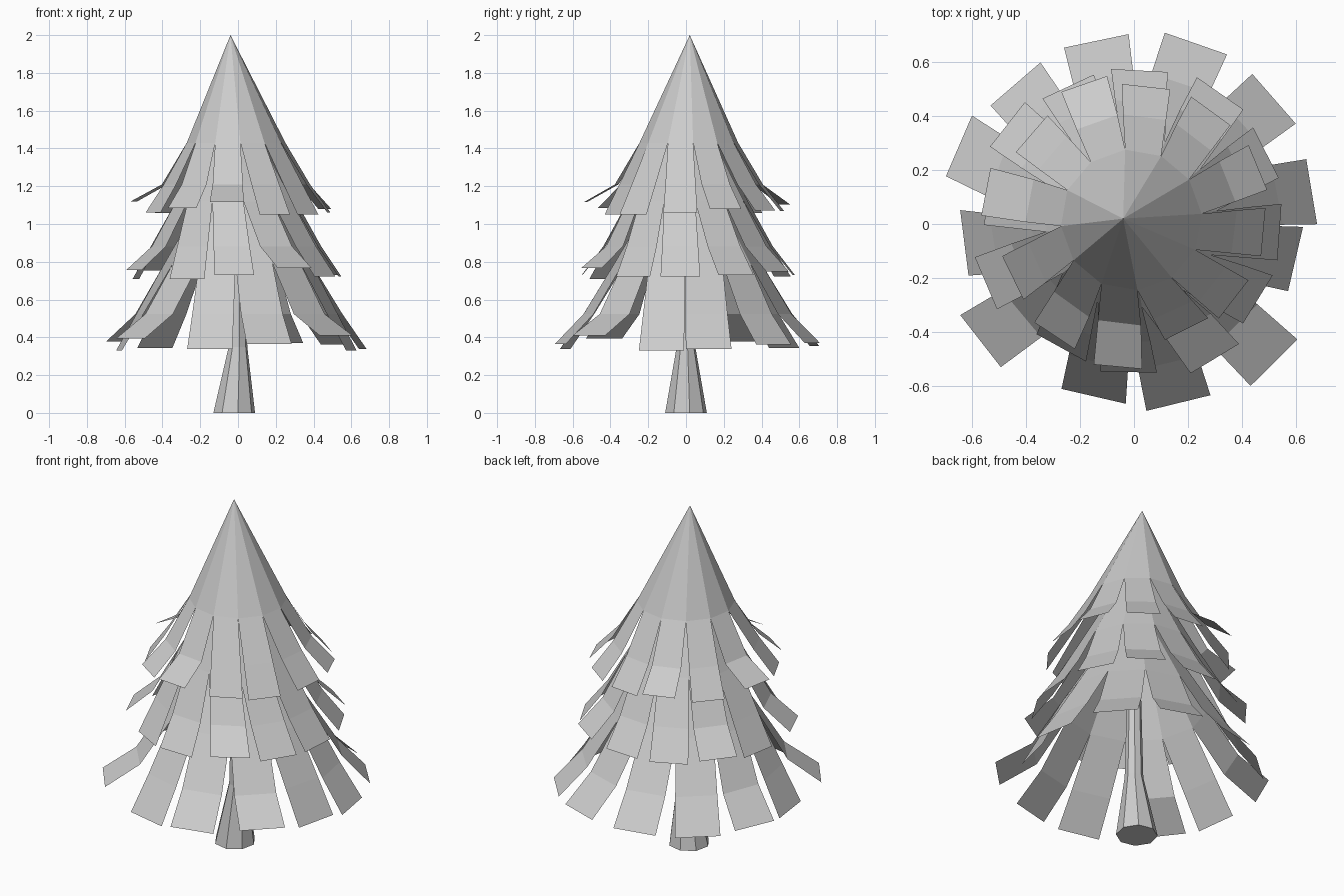
import bpy, bmesh
from math import radians, cos, sin, hypot
from mathutils import Vector

if "Cube" in bpy.data.objects:
    bpy.data.objects.remove(bpy.data.objects["Cube"])


def finish(bm, name):
    mesh = bpy.data.meshes.new(name)
    bm.to_mesh(mesh)
    bm.free()
    obj = bpy.data.objects.new(name, mesh)
    bpy.context.collection.objects.link(obj)


def foliage_tier(name, apex, centre, radius, start, tip_radius, tip_z, width, tips):
    """Open cone whose rim splits into one hanging strip per side."""
    bm = bmesh.new()
    n = len(tips)
    centre = Vector(centre)
    step = 360 / n
    top = bm.verts.new(apex)
    ring = []
    for k in range(n):
        a = radians(start + (k - 0.5) * step)
        ring.append(bm.verts.new(centre + Vector((cos(a), sin(a), 0)) * radius))
    for k, (x, y) in enumerate(tips):
        a, b = ring[k], ring[(k + 1) % n]
        bm.faces.new((top, a, b))
        # wider-reaching strips bend upward at the middle
        out = Vector((x - centre.x, y - centre.y, 0))
        reach = out.length
        out.normalize()
        side = Vector((-out.y, out.x, 0)) * width / 2
        lift = max(0, reach - tip_radius)
        tip = Vector((x, y, tip_z + lift))
        straight = centre + out * min(reach, tip_radius)
        straight.z = tip_z
        root = (a.co + b.co) / 2
        mid = root.lerp(straight, 0.58)
        half = (b.co - a.co) / 2
        mside = half.lerp(side, 0.58)
        m1, m2 = bm.verts.new(mid - mside), bm.verts.new(mid + mside)
        t1, t2 = bm.verts.new(tip - side), bm.verts.new(tip + side)
        bm.faces.new((a, m1, m2, b))
        bm.faces.new((m1, t1, t2, m2))
    finish(bm, name)


# Foliage, top to bottom; tips are strip end midpoints (x, y)
foliage_tier("top_foliage", (-0.04, 0.02, 2.0), (-0.01, 0.015, 1.43), 0.262, 20,
             0.48, 1.05, 0.18,
             [(.46, .21), (.285, .42), (.045, .51), (-.185, .52), (-.38, .335), (-.55, .12),
              (-.45, -.2), (-.295, -.415), (-.06, -.53), (.195, -.39), (.37, -.28), (.48, -.03)])
foliage_tier("middle_foliage", (-0.02, 0.01, 1.72), (-0.01, 0.01, 1.12), 0.32, 22,
             0.54, 0.71, 0.21,
             [(.49, .265), (.32, .485), (.02, .57), (-.245, .51), (-.47, .37), (-.54, .1),
              (-.55, -.22), (-.27, -.46), (-.02, -.55), (.3, -.5), (.46, -.28), (.54, -.03)])
foliage_tier("bottom_foliage", (-0.01, 0.01, 1.45), (0, 0.01, 0.79), 0.39, 13,
             0.66, 0.33, 0.245,
             [(.66, .12), (.52, .465), (.23, .67), (-.14, .68), (-.44, .52), (-.65, .29),
              (-.63, -.07), (-.57, -.435), (-.15, -.64), (.165, -.665), (.52, -.515), (.6, -.13)])

# Trunk: eight-sided, flared at the foot
bm = bmesh.new()
rings = []
for z, r, cx in [(0, 0.112, -0.02), (0.35, 0.05, 0), (1.2, 0.03, 0)]:
    rings.append([bm.verts.new((cx + r * cos(radians(45 * k + 10)),
                                r * sin(radians(45 * k + 10)), z)) for k in range(8)])
for lo, hi in zip(rings, rings[1:]):
    for k in range(8):
        j = (k + 1) % 8
        bm.faces.new((lo[k], lo[j], hi[j], hi[k]))
bm.faces.new(rings[0][::-1])
bm.faces.new(rings[-1])
finish(bm, "trunk")
